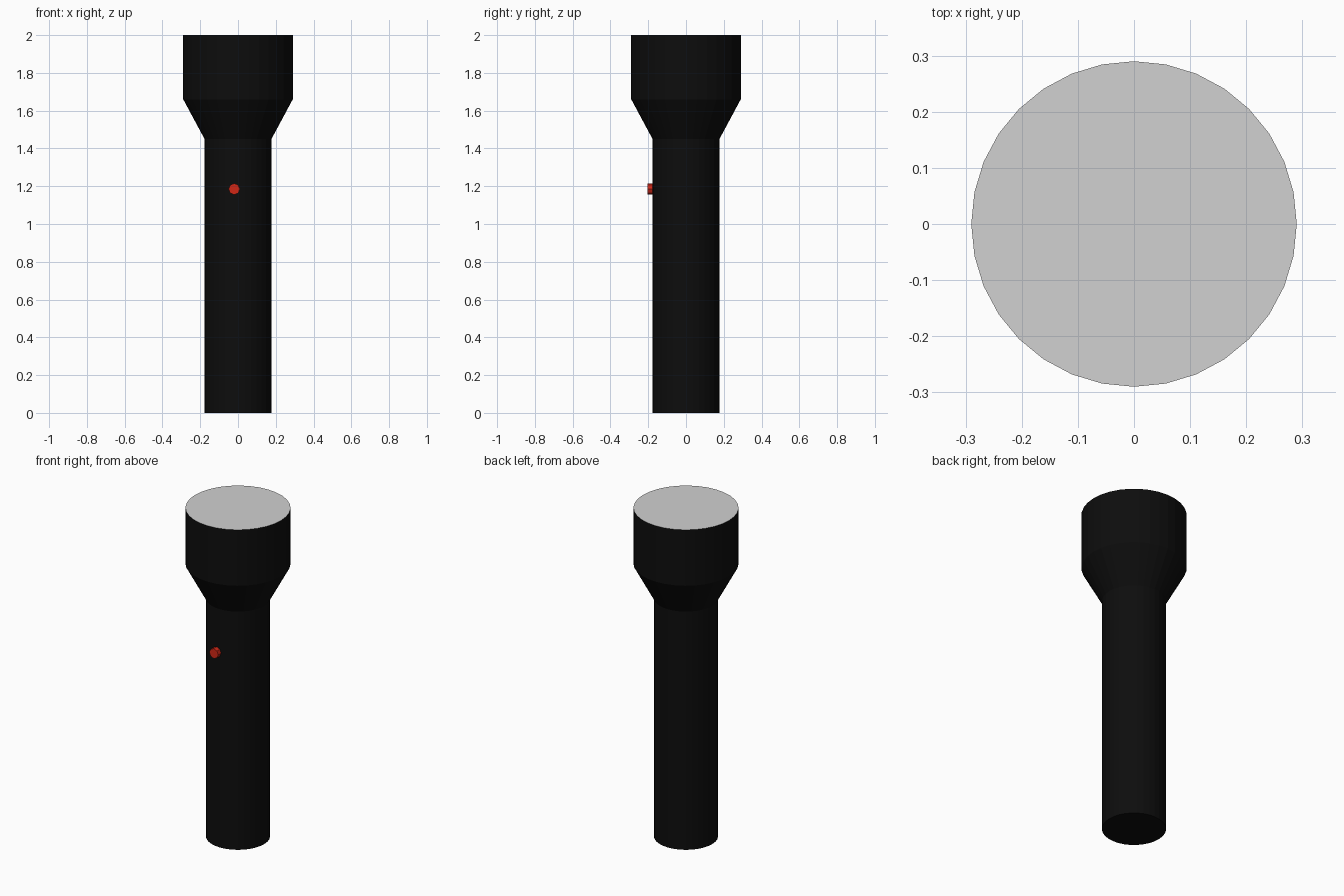
import bpy, bmesh, math
from mathutils import Matrix

cube = bpy.data.objects.get("Cube")
if cube:
    bpy.data.objects.remove(cube, do_unlink=True)


def material(name, rgb):
    mat = bpy.data.materials.new(name)
    mat.use_nodes = True
    color = (*rgb, 1)
    mat.diffuse_color = color
    mat.node_tree.nodes["Principled BSDF"].inputs["Base Color"].default_value = color
    return mat


def finish(name, bm, *mats):
    bmesh.ops.recalc_face_normals(bm, faces=bm.faces)
    mesh = bpy.data.meshes.new(name)
    bm.to_mesh(mesh)
    bm.free()
    for mat in mats:
        mesh.materials.append(mat)
    obj = bpy.data.objects.new(name, mesh)
    bpy.context.collection.objects.link(obj)
    return obj


black = material("black casing", (0.004, 0.004, 0.004))
glass = material("pale grey lens", (0.64, 0.64, 0.64))
red = material("red switch", (0.64, 0.02, 0.008))

# Casing: tube, flared neck and head, lathed in 32 flat sides
SIDES = 32
TUBE, HEAD, LENS = 0.177, 0.29, 0.237
profile = [(TUBE, 0), (TUBE, 1.45), (HEAD, 1.66), (HEAD, 2)]
bm = bmesh.new()
rings = []
for radius, z in profile:
    ring = bmesh.ops.create_circle(bm, segments=SIDES, radius=radius,
                                   matrix=Matrix.Translation((0, 0, z)))
    rings.append(ring["verts"])
for low, high in zip(rings, rings[1:]):
    for i in range(SIDES):
        j = (i + 1) % SIDES
        bm.faces.new((low[i], low[j], high[j], high[i]))
bm.faces.new(rings[0])
top = bm.faces.new(rings[-1])

# Lens: inset face flush with the rim
inset = (HEAD - LENS) * math.cos(math.pi / SIDES)
bmesh.ops.inset_region(bm, faces=[top], thickness=inset, use_even_offset=True)
top.material_index = 1
finish("flashlight_casing", bm, black, glass)

# Switch: small octagonal button on the front
bm = bmesh.new()
bmesh.ops.create_cone(bm, cap_ends=True, segments=8, radius1=0.03, radius2=0.03,
                      depth=0.045, matrix=Matrix.Rotation(math.pi / 2, 4, "X"))
switch = finish("switch_button", bm, red)
switch.location = (-0.02, -0.1825, 1.185)
